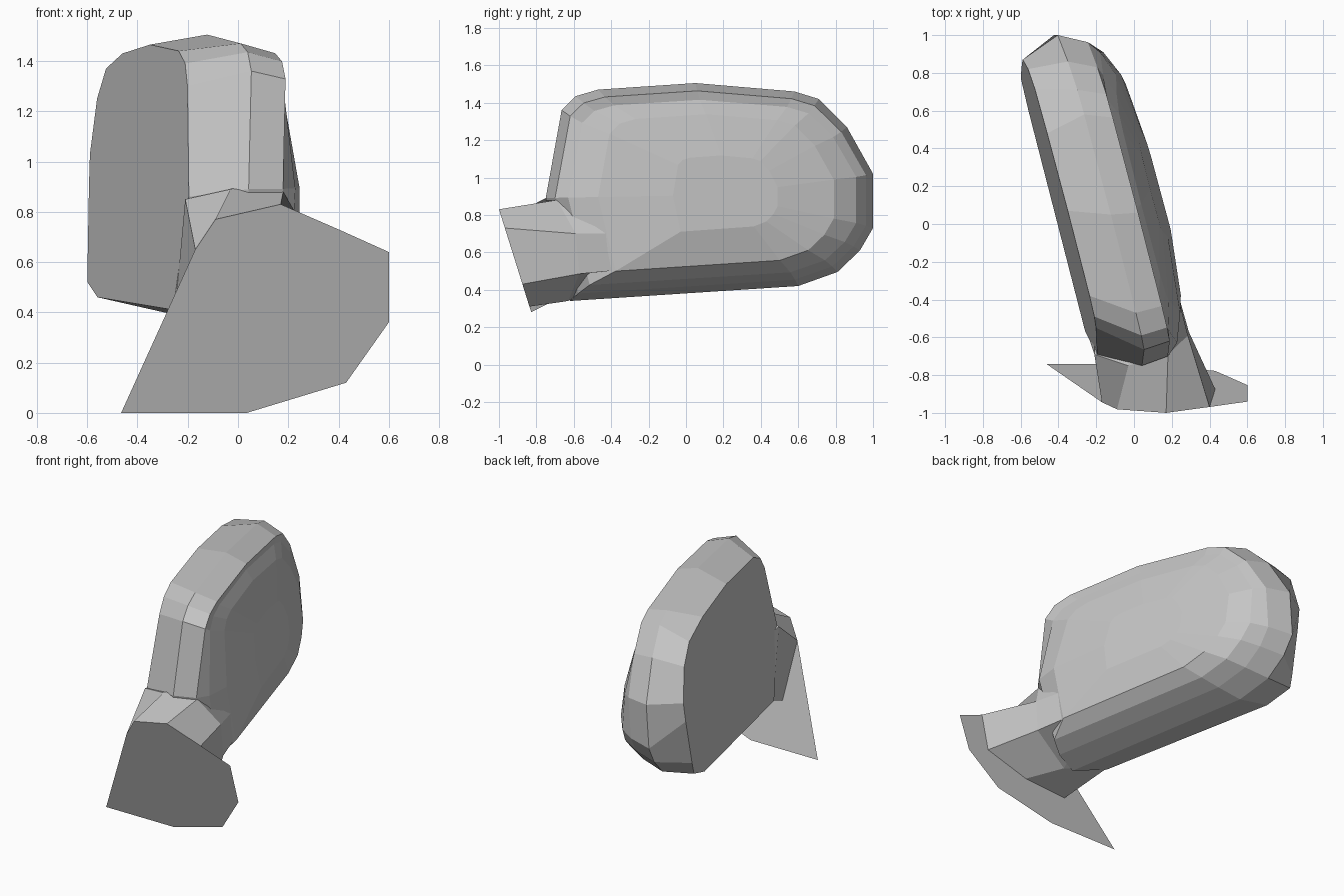
import bpy
import bmesh
from mathutils import Vector

cube = bpy.data.objects.get("Cube")
if cube:
    bpy.data.objects.remove(cube, do_unlink=True)

grey = bpy.data.materials.new("plain_grey")
grey.use_nodes = True
grey.diffuse_color = (0.56, 0.56, 0.56, 1)
grey.node_tree.nodes["Principled BSDF"].inputs["Base Color"].default_value = grey.diffuse_color


def finish(name, bm):
    """Turn a bmesh into a flat-shaded grey object."""
    mesh = bpy.data.meshes.new(name)
    bm.to_mesh(mesh)
    bm.free()
    mesh.materials.append(grey)
    obj = bpy.data.objects.new(name, mesh)
    bpy.context.collection.objects.link(obj)
    return obj


def loft(bm, layers):
    """Join successive rings of equal length with quads."""
    rings = [[bm.verts.new(p) for p in layer] for layer in layers]
    for low, high in zip(rings, rings[1:]):
        for i in range(len(low)):
            j = (i + 1) % len(low)
            bm.faces.new((low[i], low[j], high[j], high[i]))
    return rings


def glass_x(y, z):
    """The slanted plane of the reflecting side."""
    return -0.4 - 0.26 * y + 0.07 * (z - 0.5)


def base_point(x, z):
    """A point on the leaning plane of the mounting plate."""
    return Vector((x, -0.74 - 0.313 * z, z))


def layer(outline, depth, lean=0.0):
    """An outline moved back from the glass, leaning in towards its top."""
    return [Vector((glass_x(y, z) + depth - lean * max(0, z - 0.62), y, z))
            for y, z in outline]


def shrink(outline, sy, sz):
    return [(0.25 + (y - 0.25) * sy, 0.91 + (z - 0.91) * sz) for y, z in outline]


# Housing: the glass rim, a fuller crown, then shrinking layers to a domed back
rim = [(-.69, .86), (-.55, 1.3), (-.49, 1.39), (-.38, 1.44), (.07, 1.465),
       (.48, 1.43), (.715, 1.37), (.82, 1.25), (.87, 1.03), (.85, .9),
       (.79, .6), (.77, .52), (.6, .46), (-.57, .41)]
crown = [(-.75, .89), (-.665, 1.36), (-.59, 1.435), (-.47, 1.47), (.05, 1.505),
         (.58, 1.46), (.71, 1.42), (.86, 1.27), (1, 1.02), (1, .73),
         (.93, .61), (.81, .495), (.6, .42), (-.62, .34)]
bm = bmesh.new()
rings = loft(bm, [
    layer(rim, 0),
    layer(crown, 0.22),
    layer(shrink(crown, 0.95, 0.93), 0.37),
    layer(shrink(crown, 0.88, 0.85), 0.475, 0.14),
    layer(shrink(crown, 0.72, 0.72), 0.55, 0.2),
    layer(shrink(crown, 0.32, 0.35), 0.59, 0.2),
])
bm.faces.new(rings[0])
back = bm.faces.new(rings[-1])
bmesh.ops.poke(bm, faces=[back])
bmesh.ops.recalc_face_normals(bm, faces=bm.faces)
finish("mirror_housing", bm)

# Arm: from the plate, around the near end of the housing, then blended into it
foot = [base_point(x, z) for x, z in (
    (-.14, .28), (-.17, .65), (-.09, .77), (.17, .83),
    (.4, .73), (.43, .43), (.16, .31))]
collar = [(-.25, -.57, .41), (-.21, -.69, .85), (-.03, -.75, .89), (.18, -.69, .88),
          (.285, -.59, .7), (.29, -.57, .485), (.03, -.63, .34)]
root = [(-.2, -.3, .5), (-.2, -.4, .8), (0, -.4, .85), (.17, -.3, .96),
        (.2, -.25, .7), (.2, -.25, .515), (.05, -.4, .5)]
bm = bmesh.new()
rings = loft(bm, [foot, collar, root])
bm.faces.new(rings[-1])
bmesh.ops.recalc_face_normals(bm, faces=bm.faces)
finish("mounting_arm", bm)

# Plate: one thin leaning sheet
bm = bmesh.new()
bm.faces.new([bm.verts.new(base_point(x, z)) for x, z in (
    (-.465, 0), (.035, 0), (.43, .12), (.6, .36), (.6, .64), (.4, .73),
    (.17, .83), (-.09, .77), (-.17, .65))])
finish("mounting_plate", bm)
